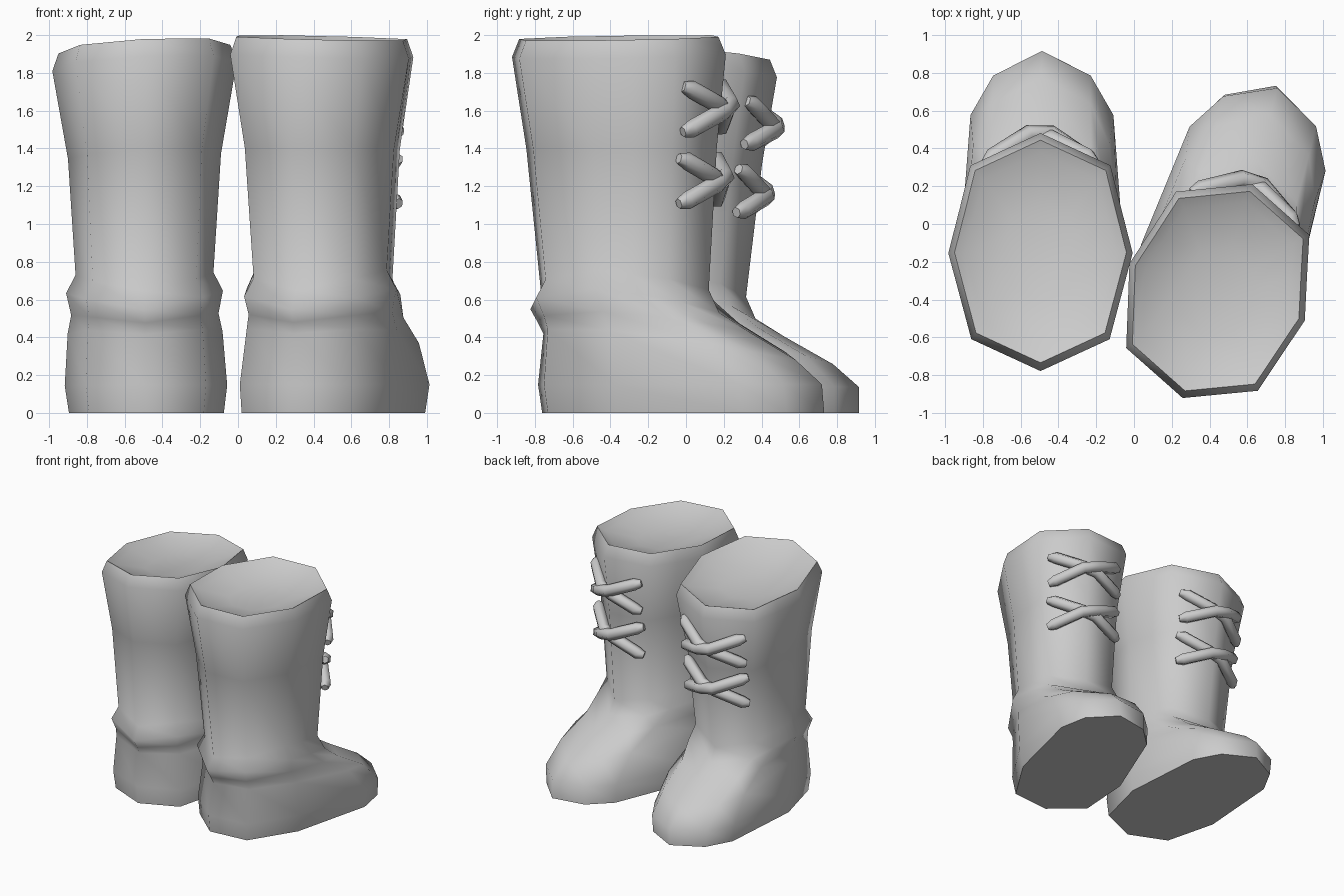
import bpy, bmesh, math
from mathutils import Matrix, Vector

cube = bpy.data.objects.get("Cube")
if cube:
    bpy.data.objects.remove(cube)

grey = bpy.data.materials.new("plain_grey")
grey.use_nodes = True
grey.diffuse_color = (0.6, 0.6, 0.6, 1)
grey.node_tree.nodes["Principled BSDF"].inputs["Base Color"].default_value = (0.6, 0.6, 0.6, 1)

# Half outlines from front to back: (side, forward), for the shaft and the foot
SHAFT = [(0, 1), (.76, .73), (.88, .36), (1, 0), (.75, -.73), (0, -1)]
FOOT = [(0, 1), (.6, .885), (.88, .7), (1, .1), (.74, -.7), (0, -1)]

# Rings: back z, front z, side lift, half width, front, back, foot blend
RINGS = [
    (0, 0, 0, .41, 1.135, .435, 1),
    (.15, .15, 0, .43, 1.125, .455, 1),
    (.42, .28, .07, .41, .98, .42, .8),
    (.48, .43, .08, .39, .72, .45, .5),
    (.55, .53, .12, .415, .56, .49, .2),
    (.65, .65, .11, .365, .505, .43, 0),
    (1.4, 1.4, 0, .405, .55, .51, 0),
    (1.89, 1.89, 0, .488, .6, .59, 0),
    (1.985, 1.985, 0, .455, .56, .55, 0),
    (1.95, 1.95, 0, .4, .5, .48, 0),
    (1.89, 1.89, 0, .2, .25, .24, 0),
]


def ring_points(zb, zf, lift, width, front, back, blend):
    half = []
    for (sx, sy), (fx, fy) in zip(SHAFT, FOOT):
        x, y = sx + (fx - sx) * blend, sy + (fy - sy) * blend
        fwd = y * (front if y > 0 else back)
        z = zb + (zf - zb) * (fwd + back) / (front + back) + lift * x * x
        half.append(Vector((x * width, fwd, z)))
    return half + [Vector((-p.x, p.y, p.z)) for p in half[-2:0:-1]]


def add_object(name, data, place):
    obj = bpy.data.objects.new(name, data)
    data.materials.append(grey)
    obj.matrix_world = place
    bpy.context.collection.objects.link(obj)
    return obj


def make_boot(side, place, lean, flare, drop, tilt_x, tilt_y, foot_shift):
    # The upper leans, flares and tips with height; the foot sits to one side
    def settle(p):
        h = p.z / 2
        x = p.x + foot_shift * max(0, 1 - p.z / .66)
        y = p.y + (lean + flare * p.y) * h
        return Vector((x, y, p.z + (tilt_x * p.x + tilt_y * p.y - drop) * h))

    # Boot body: one continuous loft from the sole, over the rim to a shallow hollow
    bm = bmesh.new()
    rings = [[bm.verts.new(settle(p)) for p in ring_points(*r)] for r in RINGS]
    for low, high in zip(rings, rings[1:]):
        for i in range(len(low)):
            j = (i + 1) % len(low)
            bm.faces.new((low[i], low[j], high[j], high[i]))
    bm.faces.new(rings[0])
    bm.faces.new(rings[-1])
    bmesh.ops.recalc_face_normals(bm, faces=bm.faces)
    mesh = bpy.data.meshes.new(side + "_boot")
    bm.to_mesh(mesh)
    bm.free()
    boot = add_object(side + "_boot", mesh, place)
    bpy.ops.object.select_all(action='DESELECT')
    boot.select_set(True)
    bpy.context.view_layer.objects.active = boot
    bpy.ops.object.shade_smooth_by_angle(angle=math.radians(75))

    # Crossed laces bent round the front of the shaft
    for row, z, fit in (("upper", 1.61, 1), ("lower", 1.23, .95)):
        for layer, slope in (("under", 1), ("over", -1)):
            out = .025 if slope < 0 else 0
            path = [(-.29, .455, -.12), (-.25, .49, -.105), (-.06, .585 + out, -.015),
                    (.06, .585 + out, .015), (.25, .49, .105), (.29, .455, .12)]
            curve = bpy.data.curves.new(f"{side}_{row}_{layer}_lace", 'CURVE')
            curve.dimensions = '3D'
            curve.bevel_depth = .048
            curve.bevel_resolution = 1
            curve.use_fill_caps = True
            line = curve.splines.new('POLY')
            line.points.add(len(path) - 1)
            for i, (point, (x, y, dz)) in enumerate(zip(line.points, path)):
                point.co = (*settle(Vector((x, y * fit, z + slope * dz))), 1)
                point.radius = .6 if i in (0, len(path) - 1) else 1
            line.use_smooth = True
            add_object(curve.name, curve, place)


make_boot("right", Matrix.Translation((-.495, -.22, 0)), .07, .062, .06, .05, -.1, .01)
make_boot("left", Matrix.Translation((.44, -.36, 0)) @ Matrix.Rotation(math.radians(-18), 4, 'Z'),
          0, 0, 0, -.03, .01, -.04)
